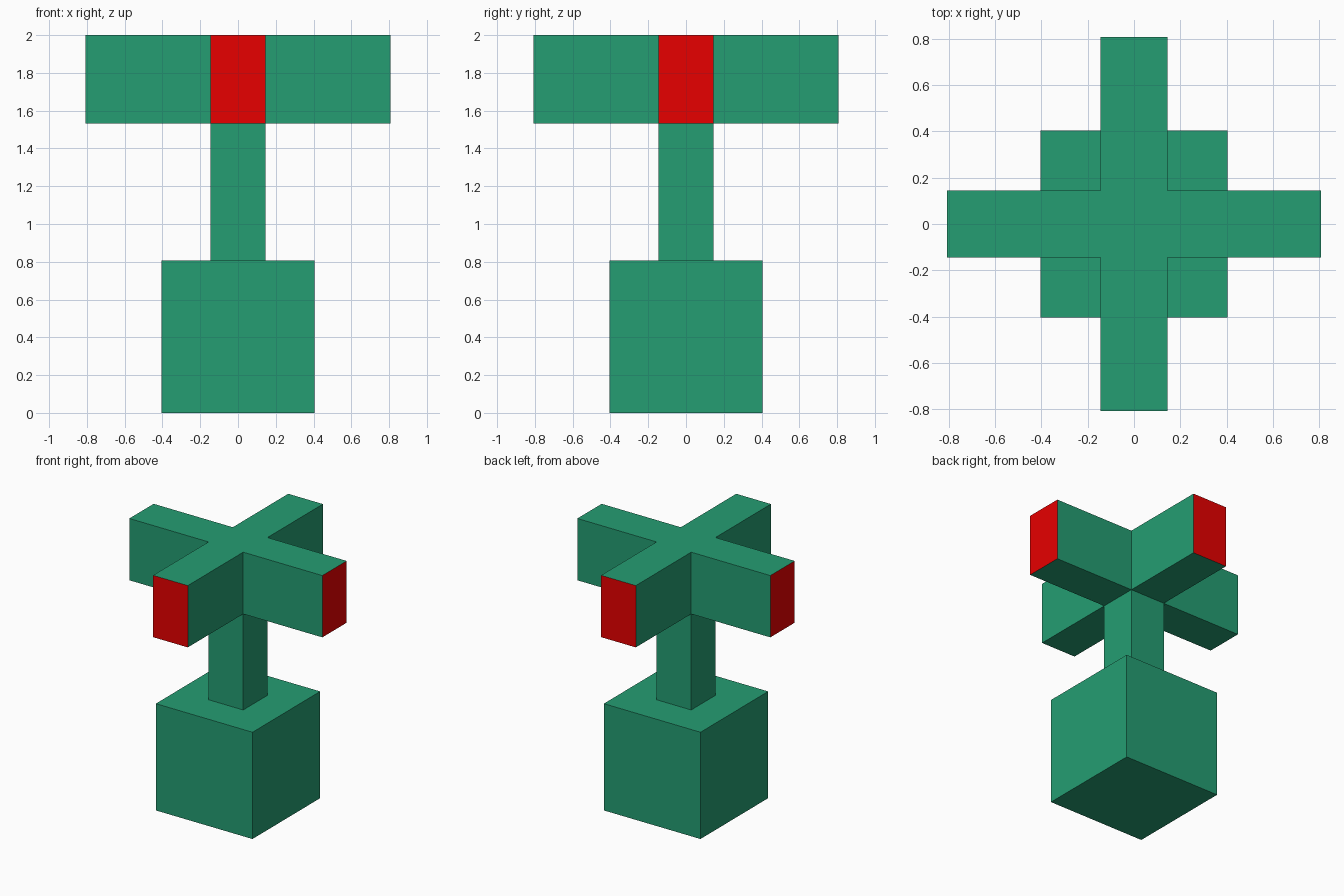
import bpy, bmesh
from mathutils import Matrix, Vector

if "Cube" in bpy.data.objects:
    bpy.data.objects.remove(bpy.data.objects["Cube"])


def material(name, rgb):
    m = bpy.data.materials.new(name)
    m.diffuse_color = (*rgb, 1.0)
    m.use_nodes = True
    m.node_tree.nodes["Principled BSDF"].inputs["Base Color"].default_value = m.diffuse_color
    return m


GREEN = material("green", (0.018, 0.340, 0.170))
RED = material("red", (0.8, 0.0, 0.0))

BASE = 0.404      # half width of the base cube
ARM = 0.807       # arm reach
HALF = 0.145      # half thickness of arms and column
BASE_TOP, CROSS_BOTTOM, TOP = 0.807, 1.533, 2.0


def prism(name, outline, z0, z1, mats):
    """Extrude a flat outline from z0 to z1."""
    bm = bmesh.new()
    face = bm.faces.new([bm.verts.new((x, y, z0)) for x, y in outline])
    ext = bmesh.ops.extrude_face_region(bm, geom=[face], use_keep_orig=True)
    verts = [g for g in ext["geom"] if isinstance(g, bmesh.types.BMVert)]
    bmesh.ops.translate(bm, verts=verts, vec=(0, 0, z1 - z0))
    bmesh.ops.recalc_face_normals(bm, faces=bm.faces)
    me = bpy.data.meshes.new(name)
    bm.to_mesh(me)
    bm.free()
    for m in mats:
        me.materials.append(m)
    ob = bpy.data.objects.new(name, me)
    bpy.context.collection.objects.link(ob)
    return ob


def square(h):
    return [(-h, -h), (h, -h), (h, h), (-h, h)]


# Base cube and column
prism("base", square(BASE), 0, BASE_TOP, [GREEN])
prism("column", square(HALF), BASE_TOP, CROSS_BOTTOM, [GREEN])

# Cross-shaped top: one arm outline turned four times
arm = [Vector((ARM, -HALF)), Vector((ARM, HALF)), Vector((HALF, HALF))]
outline = []
for c, s in ((1, 0), (0, 1), (-1, 0), (0, -1)):
    outline += [Matrix(((c, -s), (s, c))) @ p for p in arm]
cross = prism("cross_top", outline, CROSS_BOTTOM, TOP, [GREEN, RED])

# Red arm ends: upright faces at full reach
for p in cross.data.polygons:
    reach = max(abs(p.center.x), abs(p.center.y))
    if reach > ARM - 0.01:
        p.material_index = 1
